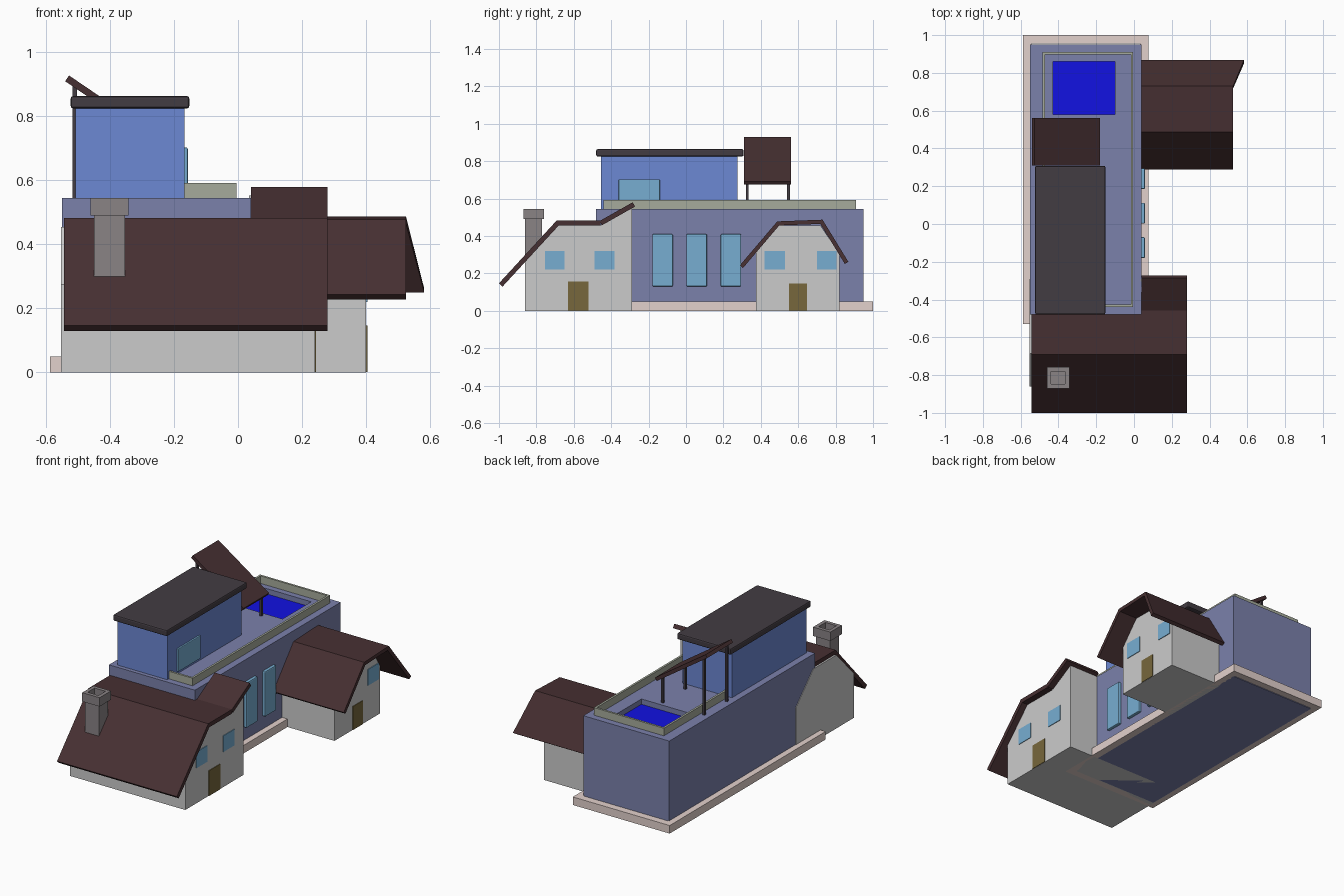
import bpy, bmesh
from mathutils import Vector

if "Cube" in bpy.data.objects:
    bpy.data.objects.remove(bpy.data.objects["Cube"])


def material(name, rgb):
    m = bpy.data.materials.new(name)
    m.diffuse_color = [(c / 255) ** 2.2 for c in rgb] + [1]
    m.use_nodes = True
    m.node_tree.nodes["Principled BSDF"].inputs["Base Color"].default_value = m.diffuse_color
    return m


BLUE = material("blue_wall", (122, 128, 170))
ROOM = material("room_blue", (108, 135, 210))
BROWN = material("brown_roof", (72, 51, 53))
DARK = material("dark_roof", (68, 62, 68))
PINK = material("pale_base", (226, 208, 203))
STONE = material("parapet_stone", (165, 170, 155))
GLASS = material("glass", (118, 172, 208))
DOOR = material("door_wood", (118, 103, 62))
WATER = material("water", (25, 25, 225))
CHIM = material("chimney_grey", (136, 130, 132))


def finish(name, bm, mat):
    bmesh.ops.recalc_face_normals(bm, faces=bm.faces)
    me = bpy.data.meshes.new(name)
    bm.to_mesh(me)
    bm.free()
    ob = bpy.data.objects.new(name, me)
    bpy.context.collection.objects.link(ob)
    if mat:
        me.materials.append(mat)
    return ob


def prism(name, pts, a, b, mat=None, axis="x"):
    """Extrude a profile along an axis; b may vary per point."""
    bs = b if isinstance(b, list) else [b] * len(pts)
    place = {"x": lambda t, p: (t, p[0], p[1]),
             "y": lambda t, p: (p[0], t, p[1]),
             "z": lambda t, p: (p[0], p[1], t)}[axis]
    bm = bmesh.new()
    lo = [bm.verts.new(place(a, p)) for p in pts]
    hi = [bm.verts.new(place(t, p)) for t, p in zip(bs, pts)]
    bm.faces.new(lo)
    bm.faces.new(hi)
    for i in range(len(pts)):
        j = (i + 1) % len(pts)
        bm.faces.new((lo[i], lo[j], hi[j], hi[i]))
    return finish(name, bm, mat)


def box(name, x, y, z, mat=None, bevel=0):
    pts = [(x[0], y[0]), (x[1], y[0]), (x[1], y[1]), (x[0], y[1])]
    ob = prism(name, pts, z[0], z[1], mat, "z")
    if bevel:
        mod = ob.modifiers.new("bevel", "BEVEL")
        mod.width, mod.segments = bevel, 2
    return ob


def frame(name, x, y, z, t, mat):
    """Rectangular ring with wall thickness t."""
    bm = bmesh.new()

    def ring(d, h):
        return [bm.verts.new((u, v, h)) for u, v in (
            (x[0] + d, y[0] + d), (x[1] - d, y[0] + d), (x[1] - d, y[1] - d), (x[0] + d, y[1] - d))]
    rings = [ring(0, z[0]), ring(0, z[1]), ring(t, z[1]), ring(t, z[0])]
    for k in range(4):
        p, q = rings[k], rings[(k + 1) % 4]
        for i in range(4):
            j = (i + 1) % 4
            bm.faces.new((p[i], p[j], q[j], q[i]))
    return finish(name, bm, mat)


def roof(name, line, x0, x1, t=0.026):
    """Bent roof sheet below a top line of (y, z) points."""
    pts = [Vector(p) for p in line]
    low = []
    for i, p in enumerate(pts):
        ns = [Vector((d.y, -d.x)).normalized() for d in
              [pts[k + 1] - pts[k] for k in (i - 1, i) if 0 <= k < len(pts) - 1]]
        n = sum(ns, Vector((0, 0))).normalized()
        low.append(p + n * t / n.dot(ns[0]))
    xs = x1 + x1[::-1] if isinstance(x1, list) else x1
    return prism(name, pts + low[::-1], x0, xs, BROWN)


# main block with sunken pool
block = box("main_block", (-0.55, 0.04), (-0.48, 0.95), (0, 0.545), BLUE)
cutter = box("pool_cutter", (-0.43, -0.10), (0.58, 0.86), (0.505, 0.7))
mod = block.modifiers.new("pool", "BOOLEAN")
mod.operation, mod.object, mod.solver = "DIFFERENCE", cutter, "EXACT"
bpy.context.view_layer.objects.active = block
bpy.ops.object.modifier_apply(modifier="pool")
bpy.data.objects.remove(cutter)
box("pool_water", (-0.43, -0.10), (0.58, 0.86), (0.50, 0.512), WATER)
frame("base_plinth", (-0.588, 0.077), (-0.53, 1.0), (0, 0.05), 0.045, PINK)
frame("roof_parapet", (-0.485, -0.004), (-0.44, 0.91), (0.54, 0.592), 0.013, STONE)
for y in (-0.125, 0.057, 0.24):
    box("tall_window", (0.03, 0.058), (y - 0.055, y + 0.055), (0.13, 0.41), GLASS, 0.006)

# rooftop room
box("upper_room", (-0.508, -0.167), (-0.455, 0.275), (0.54, 0.83), ROOM)
box("upper_roof", (-0.523, -0.152), (-0.48, 0.308), (0.825, 0.864), DARK, 0.008)
box("upper_window", (-0.18, -0.157), (-0.36, -0.14), (0.56, 0.703), GLASS, 0.004)

# tilted canopy on four posts
prism("canopy", [(-0.54, 0.91), (-0.528, 0.928), (-0.18, 0.692), (-0.192, 0.674)],
      0.31, 0.562, BROWN, "y")
for x, top in ((-0.51, 0.9), (-0.225, 0.705)):
    for y in (0.328, 0.548):
        box("canopy_post", (x - 0.007, x + 0.007), (y - 0.007, y + 0.007), (0.54, top), DARK)

# front wing: symmetric left end, raised rear eave on the right
front = [(-0.29, 0), (-0.86, 0), (-0.86, 0.275), (-0.685, 0.455), (-0.46, 0.455)]
prism("front_wing_left", front + [(-0.29, 0.28)], -0.553, 0.035)
prism("front_wing_right", front + [(-0.29, 0.553)], 0.035, 0.24)
roof("front_wing_roof", [(-1.0, 0.147), (-0.692, 0.482), (-0.457, 0.482)], -0.543, 0.28)
roof("front_wing_rear_roof", [(-0.462, 0.48), (-0.285, 0.58)], 0.04, 0.28)

# rear wing with flared back eave
prism("rear_wing", [(0.375, 0), (0.82, 0), (0.82, 0.305), (0.72, 0.455), (0.485, 0.455), (0.375, 0.325)],
      0.03, 0.40)
roof("rear_wing_roof", [(0.288, 0.243), (0.488, 0.478), (0.73, 0.487), (0.868, 0.262)],
     0.04, [0.525, 0.525, 0.525, 0.582], 0.022)

# wing windows and doors
for x, wins, door, h in ((0.24, ((-0.755, -0.65), (-0.49, -0.382)), (-0.632, -0.52), 0.157),
                         (0.40, ((0.42, 0.53), (0.70, 0.805)), (0.55, 0.648), 0.147)):
    for w in wins:
        box("wing_window", (x - 0.01, x + 0.004), w, (0.22, 0.32), GLASS)
    box("wing_door", (x - 0.01, x + 0.004), door, (0.001, h), DOOR)

# chimney
frame("chimney_shaft", (-0.45, -0.353), (-0.86, -0.77), (0.175, 0.5), 0.02, CHIM)
frame("chimney_cap", (-0.461, -0.342), (-0.87, -0.758), (0.49, 0.545), 0.022, CHIM)
box("chimney_fill", (-0.44, -0.363), (-0.85, -0.78), (0.18, 0.505), CHIM)
